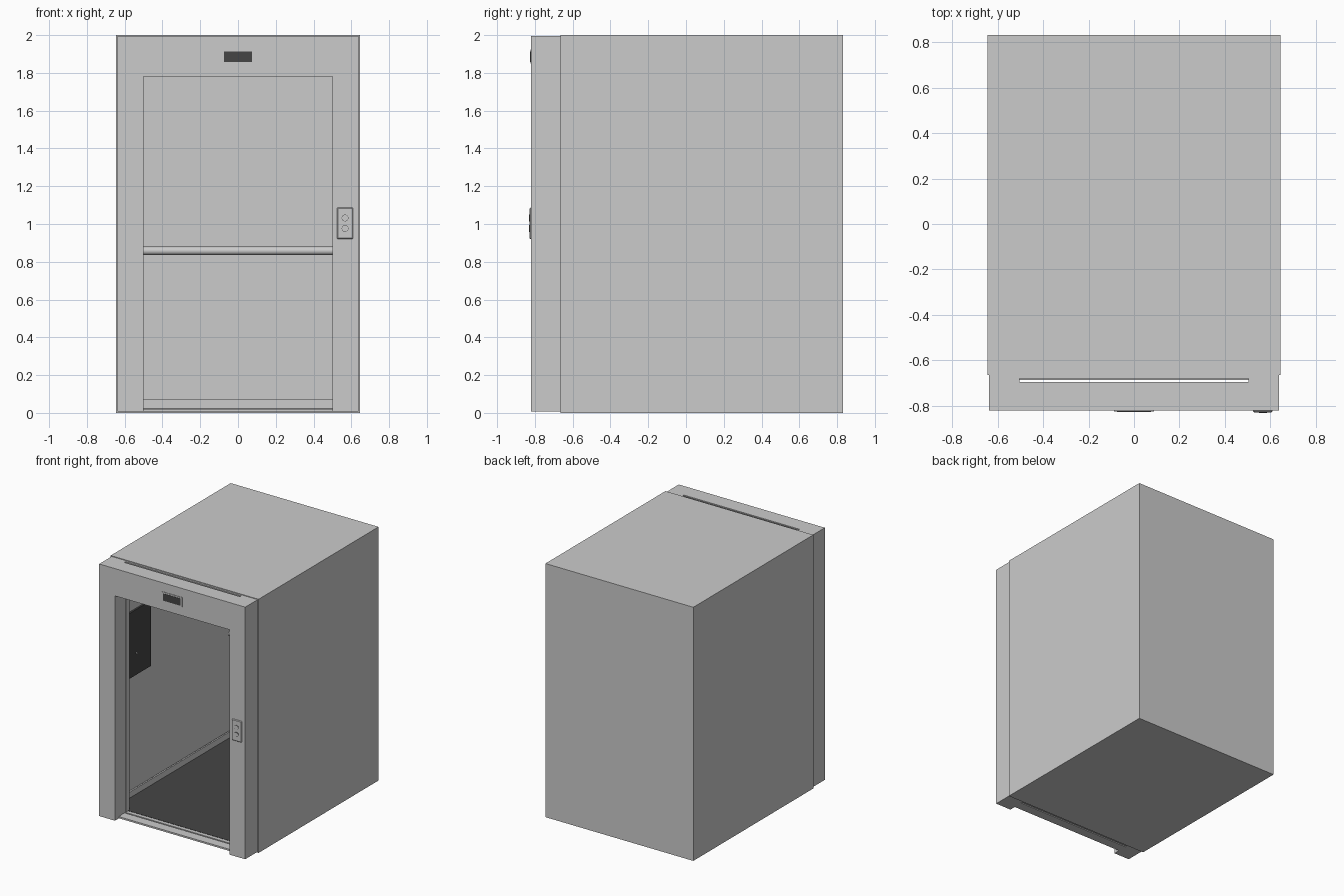
import bpy, bmesh, math
from mathutils import Matrix

default_cube = bpy.data.objects.get("Cube")
if default_cube:
    bpy.data.objects.remove(default_cube, do_unlink=True)


def material(name, value):
    mat = bpy.data.materials.new(name)
    mat.use_nodes = True
    color = (value, value, value, 1)
    mat.diffuse_color = color
    mat.node_tree.nodes["Principled BSDF"].inputs["Base Color"].default_value = color
    return mat


steel = material("brushed steel grey", 0.6)
dark = material("dark charcoal", 0.06)


def finish(name, bm, mat):
    bmesh.ops.recalc_face_normals(bm, faces=bm.faces)
    mesh = bpy.data.meshes.new(name)
    bm.to_mesh(mesh)
    bm.free()
    mesh.materials.append(mat)
    obj = bpy.data.objects.new(name, mesh)
    bpy.context.collection.objects.link(obj)
    return obj


def box(name, xs, ys, zs, mat=steel):
    bm = bmesh.new()
    bmesh.ops.create_cube(bm, size=1)
    for v in bm.verts:
        v.co = [lo if c < 0 else hi for c, (lo, hi) in zip(v.co, (xs, ys, zs))]
    return finish(name, bm, mat)


def portal(name, outer, inner, top, head, bottom, ys):
    """Upside-down U outline extruded along y."""
    outline = [(-outer, bottom), (-outer, top), (outer, top), (outer, bottom),
               (inner, bottom), (inner, head), (-inner, head), (-inner, bottom)]
    bm = bmesh.new()
    face = bm.faces.new([bm.verts.new((x, ys[0], z)) for x, z in outline])
    moved = bmesh.ops.extrude_face_region(bm, geom=[face])["geom"]
    for v in moved:
        if isinstance(v, bmesh.types.BMVert):
            v.co.y = ys[1]
    return finish(name, bm, steel)


def cylinder(name, center, radius, length, axis, mat=steel, sides=24):
    turn = Matrix.Rotation(math.pi / 2, 4, "Y" if axis == "X" else "X")
    bm = bmesh.new()
    bmesh.ops.create_cone(bm, cap_ends=True, segments=sides, radius1=radius,
                          radius2=radius, depth=length,
                          matrix=Matrix.Translation(center) @ turn)
    obj = finish(name, bm, mat)
    bpy.context.view_layer.objects.active = obj
    obj.select_set(True)
    bpy.ops.object.shade_smooth_by_angle(angle=math.radians(40))
    obj.select_set(False)
    return obj


# Hollow cabin shell, open at the front
shell = box("cabin_shell", (-0.645, 0.645), (-0.665, 0.83), (0, 2))
bm = bmesh.new()
bm.from_mesh(shell.data)
bmesh.ops.delete(bm, geom=[f for f in bm.faces if f.normal.y < -0.5], context="FACES")
bm.to_mesh(shell.data)
bm.free()
wall = shell.modifiers.new("wall_thickness", "SOLIDIFY")
wall.thickness = 0.02
wall.offset = -1

# Doorway: landing frame, door track layer and cabin front wall
portal("landing_frame", 0.637, 0.5, 1.995, 1.78, 0.007, (-0.82, -0.745))
portal("door_track", 0.637, 0.504, 1.995, 1.784, 0.007, (-0.745, -0.695))
portal("cabin_front", 0.625, 0.5, 1.98, 1.78, 0.02, (-0.68, -0.635))
for side, name in ((-1, "right"), (1, "left")):
    xs = sorted((side * 0.504, side * 0.637))
    box(name + "_door_pocket", xs, (-0.695, -0.665), (0.007, 1.995))
box("cabin_header_cap", (-0.504, 0.504), (-0.68, -0.66), (1.78, 1.995))

# Sills and cabin floor
box("landing_sill", (-0.504, 0.504), (-0.77, -0.695), (0.007, 0.02))
box("cabin_sill", (-0.504, 0.504), (-0.685, -0.655), (0.007, 0.021))
box("cabin_floor", (-0.625, 0.625), (-0.655, 0.81), (0.015, 0.023), dark)

# Skirting boards and rear handrail
box("rear_skirting", (-0.625, 0.625), (0.798, 0.81), (0.02, 0.07))
for side, name in ((-1, "right"), (1, "left")):
    xs = sorted((side * 0.613, side * 0.625))
    box(name + "_skirting", xs, (-0.635, 0.81), (0.02, 0.07))
cylinder("handrail", (0, 0.755, 0.858), 0.022, 1.2, "X")
for x in (-0.55, 0.55):
    cylinder("handrail_bracket", (x, 0.785, 0.858), 0.012, 0.06, "Y")

# Control panel on the inner right wall
box("control_panel", (-0.626, -0.612), (-0.57, -0.21), (0.965, 1.48), dark)
cylinder("control_button", (-0.61, -0.39, 1.135), 0.008, 0.008, "X")

# Floor indicator above the doorway
box("indicator_case", (-0.088, 0.088), (-0.824, -0.815), (1.85, 1.925))
box("indicator_screen", (-0.075, 0.075), (-0.826, -0.82), (1.858, 1.914), dark)

# Call station beside the doorway
station = box("call_station", (0.524, 0.61), (-0.828, -0.815), (0.92, 1.087))
bevel = station.modifiers.new("edge_bevel", "BEVEL")
bevel.width = 0.005
bevel.segments = 1
for z in (0.976, 1.032):
    cylinder("call_button_ring", (0.567, -0.828, z), 0.018, 0.005, "Y", dark)
    cylinder("call_button", (0.567, -0.829, z), 0.016, 0.006, "Y")
